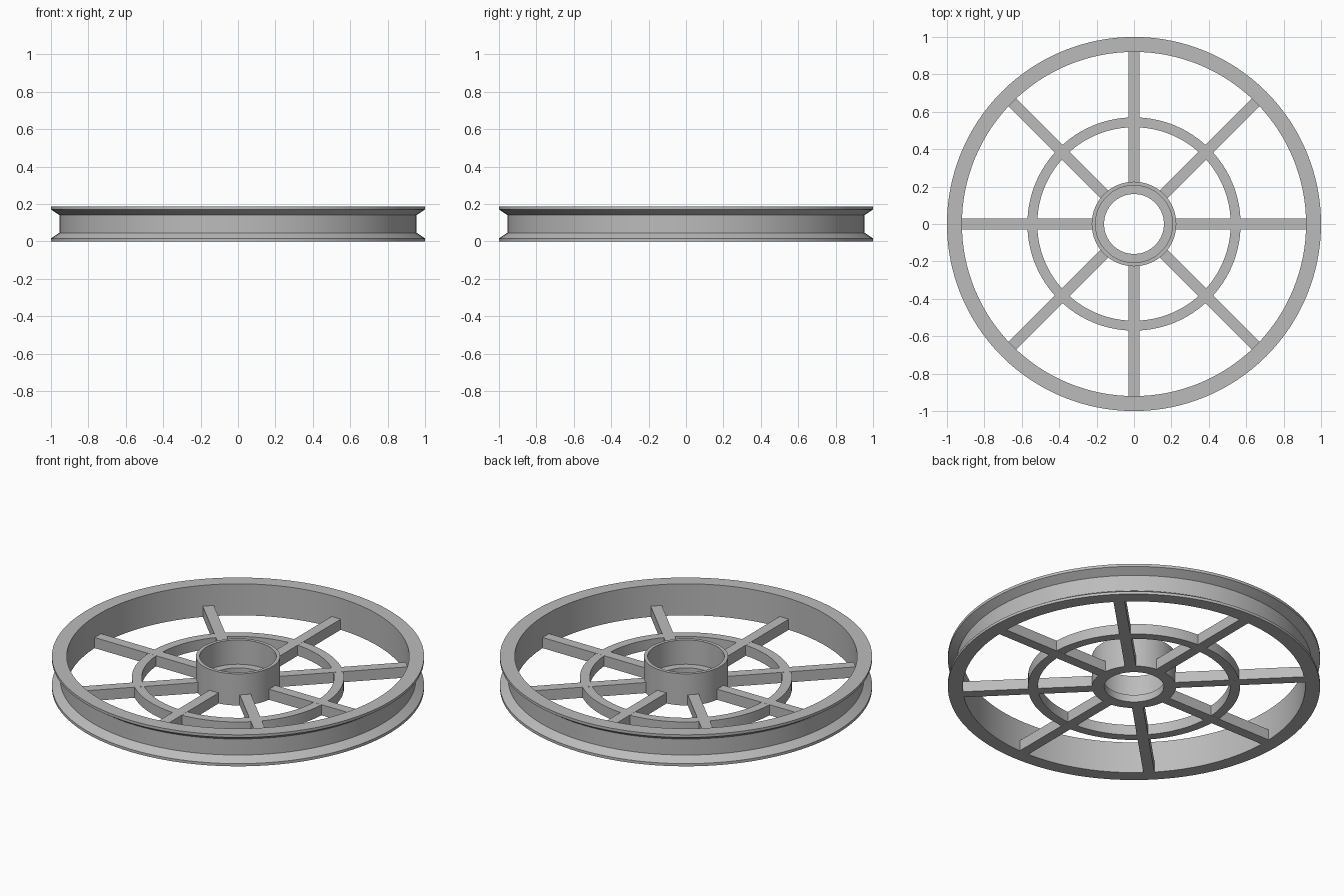
import bpy
import bmesh
import math
from mathutils import Matrix

cube = bpy.data.objects.get("Cube")
if cube:
    bpy.data.objects.remove(cube, do_unlink=True)

# Single grey material
GREY = (0.5, 0.5, 0.5, 1)
grey = bpy.data.materials.new("plain grey")
grey.use_nodes = True
grey.diffuse_color = GREY
grey.node_tree.nodes["Principled BSDF"].inputs["Base Color"].default_value = GREY


def finish(name, bm):
    """Turn a bmesh into a named object with clean shading."""
    bmesh.ops.recalc_face_normals(bm, faces=bm.faces)
    mesh = bpy.data.meshes.new(name)
    bm.to_mesh(mesh)
    bm.free()
    mesh.materials.append(grey)
    mesh.polygons.foreach_set("use_smooth", [True] * len(mesh.polygons))
    mesh.set_sharp_from_angle(angle=math.radians(25))
    obj = bpy.data.objects.new(name, mesh)
    bpy.context.collection.objects.link(obj)
    return obj


def lathe(name, profile, steps=128):
    """Revolve a closed (radius, height) profile around the z axis."""
    bm = bmesh.new()
    verts = [bm.verts.new((r, 0, z)) for r, z in profile]
    edges = [bm.edges.new((a, b)) for a, b in zip(verts, verts[1:] + verts[:1])]
    bmesh.ops.spin(bm, geom=verts + edges, cent=(0, 0, 0), axis=(0, 0, 1),
                   angle=math.tau, steps=steps)
    bmesh.ops.remove_doubles(bm, verts=bm.verts, dist=0.0001)
    return finish(name, bm)


def spoke(name, angle, start=0.21, end=0.93, width=0.06, height=0.063):
    """Square bar running from the hub to the rim."""
    bm = bmesh.new()
    bmesh.ops.create_cube(bm, size=1)
    bmesh.ops.scale(bm, vec=(end - start, width, height), verts=bm.verts)
    bmesh.ops.translate(bm, vec=((start + end) / 2, 0, height / 2), verts=bm.verts)
    bm.transform(Matrix.Rotation(angle, 4, "Z"))
    return finish(name, bm)


# Grooved outer rim
TOP = 0.187
lathe("grooved_rim", [(0.92, 0), (1, 0), (1, 0.016), (0.955, 0.046),
                      (0.955, TOP - 0.046), (1, TOP - 0.016), (1, TOP), (0.92, TOP)])

# Hub with a stepped bore
lathe("hub", [(0.16, 0), (0.226, 0), (0.226, TOP), (0.206, TOP),
              (0.206, 0.043), (0.16, 0.043)])

# Bracing ring midway along the spokes
lathe("bracing_ring", [(0.517, 0.0005), (0.57, 0.0005), (0.57, 0.0625), (0.517, 0.0625)])

# Eight spokes
for i in range(8):
    spoke(f"spoke_{i + 1}", i * math.tau / 8)
